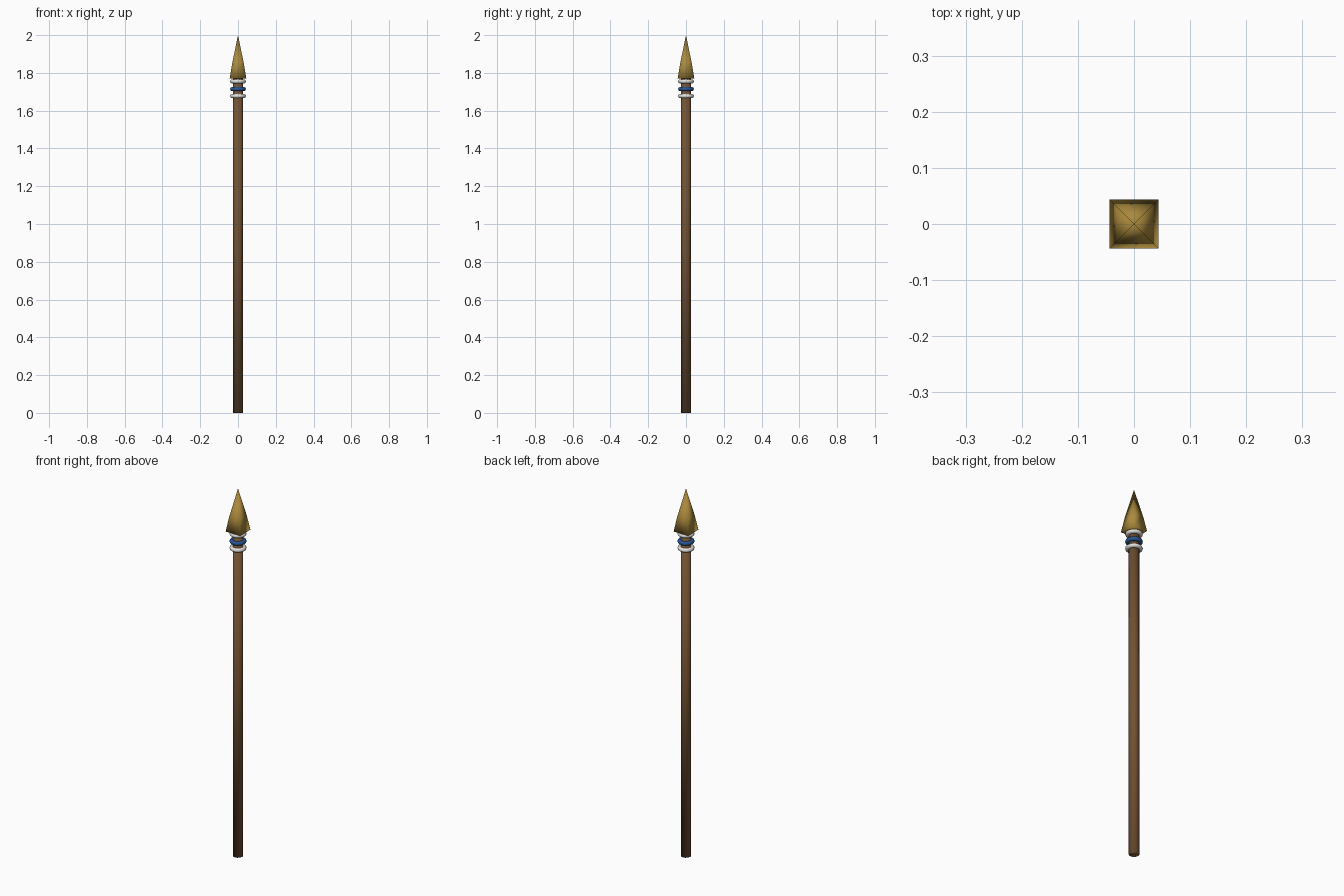
import bpy, bmesh, math

if "Cube" in bpy.data.objects:
    bpy.data.objects.remove(bpy.data.objects["Cube"])


def material(name, rgb):
    m = bpy.data.materials.new(name)
    m.diffuse_color = (*rgb, 1)
    m.use_nodes = True
    m.node_tree.nodes["Principled BSDF"].inputs["Base Color"].default_value = m.diffuse_color
    return m


wood = material("brown wood", (0.17, 0.085, 0.033))
gold = material("old gold", (0.40, 0.25, 0.045))
white = material("white band", (0.75, 0.73, 0.70))
blue = material("blue band", (0.02, 0.09, 0.30))

# Wooden shaft, smooth across its caps
bpy.ops.mesh.primitive_cylinder_add(vertices=12, radius=0.026, depth=1.78, location=(0, 0, 0.89))
shaft = bpy.context.object
shaft.name = "shaft"
shaft.data.materials.append(wood)
bpy.ops.object.shade_smooth()

# Four-sided spear head: square rings (half width, height) closing to a tip
bm = bmesh.new()
rings = []
for half, z in [(0.044, 1.77), (0.031, 1.85)]:
    rings.append([bm.verts.new((sx * half, sy * half, z))
                  for sx, sy in ((-1, -1), (1, -1), (1, 1), (-1, 1))])
tip = bm.verts.new((0, 0, 2.0))
bm.faces.new(rings[0][::-1])
for i in range(4):
    j = (i + 1) % 4
    bm.faces.new((rings[0][i], rings[0][j], rings[1][j], rings[1][i]))
    bm.faces.new((rings[1][i], rings[1][j], tip))
mesh = bpy.data.meshes.new("spear_head")
bm.to_mesh(mesh)
bm.free()
head = bpy.data.objects.new("spear_head", mesh)
bpy.context.collection.objects.link(head)
mesh.materials.append(gold)
for p in mesh.polygons:
    p.use_smooth = True

# Wrapped bands below the head
for name, z, mat in [("upper_band", 1.755, white), ("middle_band", 1.714, blue), ("lower_band", 1.677, white)]:
    bpy.ops.mesh.primitive_torus_add(major_radius=0.031, minor_radius=0.011, major_segments=24,
                                     minor_segments=10, location=(0, 0, z))
    band = bpy.context.object
    band.name = name
    band.data.materials.append(mat)
    bpy.ops.object.shade_smooth()
